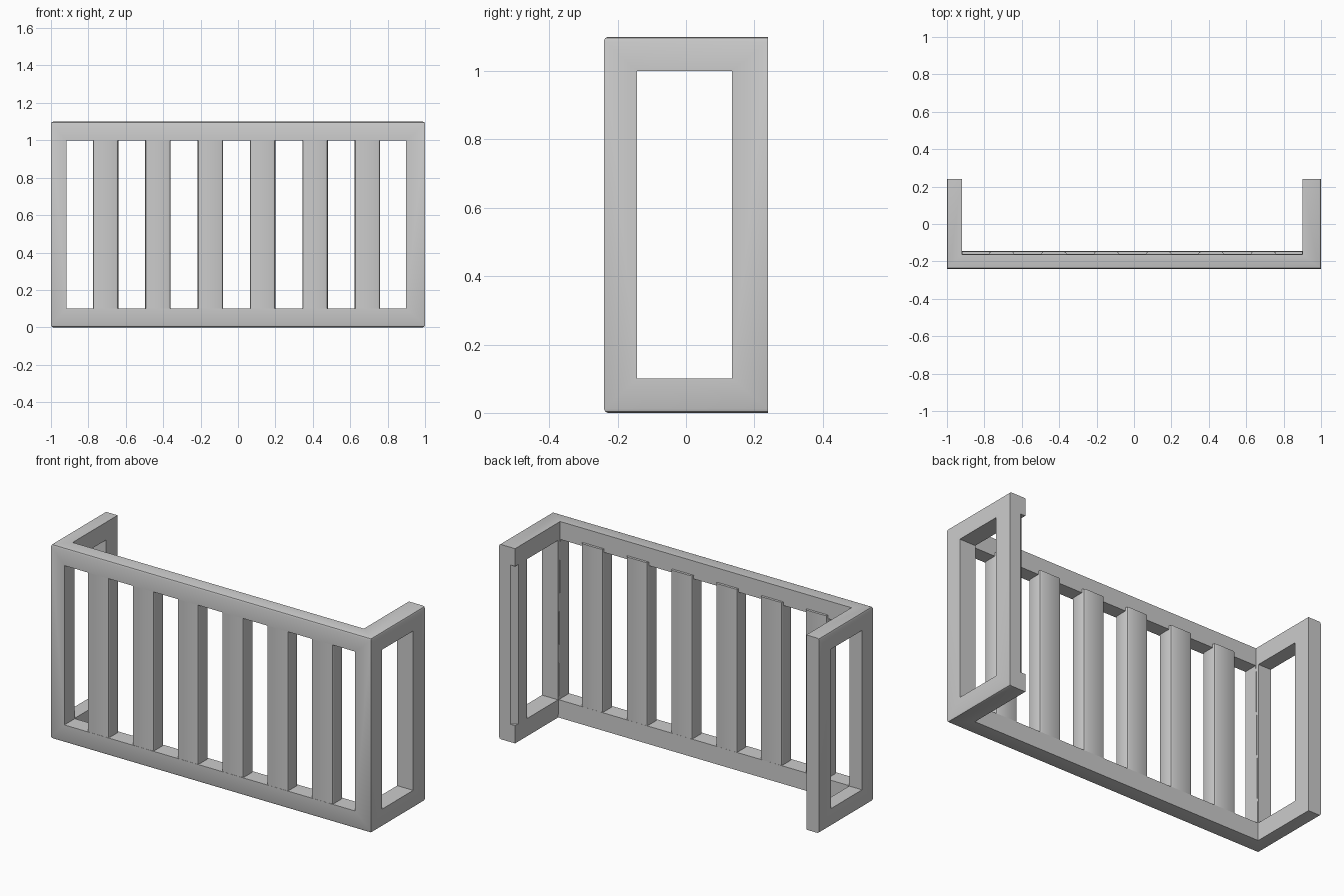
import bpy, bmesh, math

if "Cube" in bpy.data.objects:
    bpy.data.objects.remove(bpy.data.objects["Cube"])

H = 1.1            # overall height
IN_Y = -0.145      # inner face of the front panel
WIN_Z = (0.1, 1.0)  # window height range


def prism(name, pts, z0, z1, bevel_test=None, width=0.012):
    """Extrude a 2D outline (x, y) from z0 to z1, bevelling the chosen edges."""
    bm = bmesh.new()
    face = bm.faces.new([bm.verts.new((x, y, z0)) for x, y in pts])
    ext = bmesh.ops.extrude_face_region(bm, geom=[face])
    for v in ext["geom"]:
        if isinstance(v, bmesh.types.BMVert):
            v.co.z = z1
    bmesh.ops.recalc_face_normals(bm, faces=bm.faces)
    if bevel_test:
        edges = [e for e in bm.edges if bevel_test(e.verts[0].co, e.verts[1].co)]
        bmesh.ops.bevel(bm, geom=edges, offset=width, segments=2,
                        profile=0.5, affect='EDGES')
    me = bpy.data.meshes.new(name)
    bm.to_mesh(me)
    bm.free()
    ob = bpy.data.objects.new(name, me)
    bpy.context.collection.objects.link(ob)
    return ob


def rect(x0, x1, y0, y1):
    return [(x0, y0), (x1, y0), (x1, y1), (x0, y1)]


def cut(target, cutter):
    """Subtract the cutter, then delete it."""
    bpy.context.view_layer.objects.active = target
    mod = target.modifiers.new("cut", 'BOOLEAN')
    mod.operation = 'DIFFERENCE'
    mod.solver = 'EXACT'
    mod.object = cutter
    bpy.ops.object.modifier_apply(modifier=mod.name)
    bpy.data.objects.remove(cutter, do_unlink=True)


def smooth(ob):
    bpy.ops.object.select_all(action='DESELECT')
    ob.select_set(True)
    bpy.context.view_layer.objects.active = ob
    bpy.ops.object.shade_smooth_by_angle(angle=math.radians(35))


# U-shaped frame: front panel with two side returns, outer edges rounded
def outer_edge(a, b):
    def on(v):
        return abs(v.x) > 0.99 or v.y < -0.235
    flat = abs(a.z - b.z) < 1e-4
    along_y = flat and abs(a.x - b.x) < 1e-4 and abs(a.x) > 0.99
    along_front = flat and a.y < -0.235 and b.y < -0.235
    return on(a) and on(b) and (along_y or along_front)


outline = [(-1, -0.24), (1, -0.24), (1, 0.24), (0.9, 0.24), (0.9, IN_Y),
           (-0.92, IN_Y), (-0.92, 0.24), (-1, 0.24)]
frame = prism("rail_frame", outline, 0, H, outer_edge)

# lean the upper back edge of the front rail inward
for v in frame.data.vertices:
    if abs(v.co.y - IN_Y) < 1e-3 and v.co.z > 1.0:
        v.co.y = -0.162

# windows through the front and through both sides
cut(frame, prism("front_window", rect(-0.917, 0.898, -0.4, -0.1), *WIN_Z))
cut(frame, prism("side_window", rect(-1.5, 1.5, -0.143, 0.135), *WIN_Z))

# chamfer on the inner back edge of the right post
cut(frame, prism("post_chamfer", [(0.86, 0.24), (0.9, 0.21), (0.93, 0.24),
                                  (0.93, 0.3), (0.86, 0.3)], *WIN_Z))
smooth(frame)

# six upright slats with rounded long edges
for i in range(6):
    cx = -0.708 + 0.28 * i
    slat = prism(f"slat_{i + 1}", rect(cx - 0.068, cx + 0.068, -0.239, -0.147),
                 WIN_Z[0] - 0.02, WIN_Z[1] + 0.02,
                 lambda a, b: abs(a.z - b.z) > 0.1, 0.014)
    smooth(slat)
